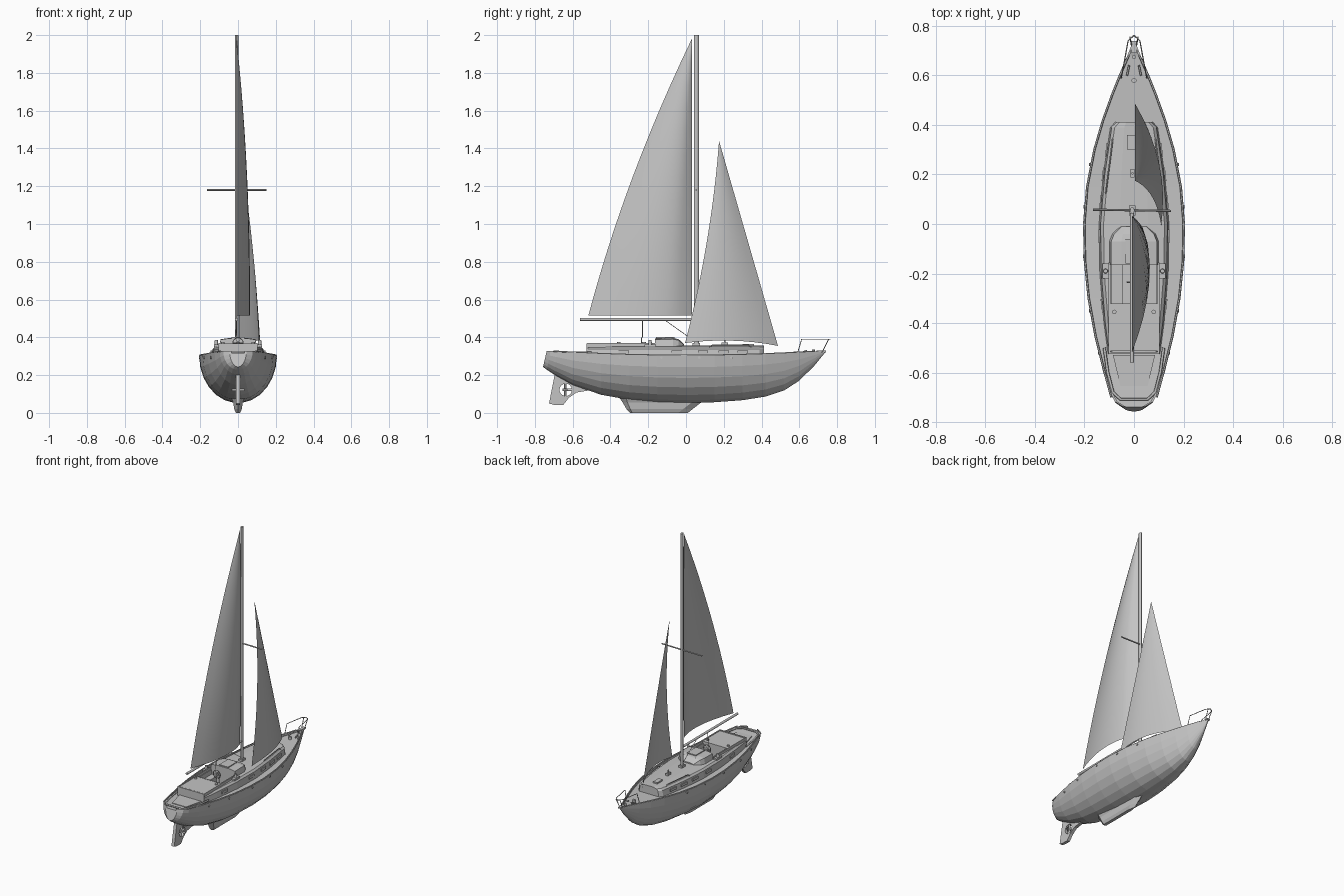
import bpy, bmesh, math
from mathutils import Vector

if "Cube" in bpy.data.objects:
    bpy.data.objects.remove(bpy.data.objects["Cube"])

grey = bpy.data.materials.new("plain grey")
grey.diffuse_color = (0.55, 0.55, 0.55, 1)
grey.use_nodes = True
grey.node_tree.nodes["Principled BSDF"].inputs["Base Color"].default_value = grey.diffuse_color


def make(name, bm, smooth=False, normals=True):
    if normals:
        bmesh.ops.recalc_face_normals(bm, faces=bm.faces)
    me = bpy.data.meshes.new(name)
    bm.to_mesh(me)
    bm.free()
    ob = bpy.data.objects.new(name, me)
    bpy.context.collection.objects.link(ob)
    me.materials.append(grey)
    for p in me.polygons:
        p.use_smooth = smooth
    return ob


def loft(name, rings):
    """Skin closed rings of points and cap both ends."""
    bm = bmesh.new()
    vs = [[bm.verts.new(p) for p in r] for r in rings]
    n = len(vs[0])
    for a, b in zip(vs, vs[1:]):
        for i in range(n):
            j = (i + 1) % n
            bm.faces.new((a[i], a[j], b[j], b[i]))
    bm.faces.new(vs[0])
    bm.faces.new(vs[-1])
    return make(name, bm)


def box(name, c, s, rz=0):
    bm = bmesh.new()
    bmesh.ops.create_cube(bm, size=1)
    bmesh.ops.scale(bm, vec=s, verts=bm.verts)
    ob = make(name, bm)
    ob.location = c
    ob.rotation_euler.z = rz
    return ob


def rod(name, a, b, r, r2=None, seg=12, flat=1):
    a, b = Vector(a), Vector(b)
    bm = bmesh.new()
    bmesh.ops.create_cone(bm, cap_ends=True, segments=seg, radius1=r,
                          radius2=r if r2 is None else r2, depth=(b - a).length)
    bmesh.ops.scale(bm, vec=(flat, 1, 1), verts=bm.verts)
    ob = make(name, bm)
    ob.location = (a + b) / 2
    if abs((b - a).normalized().z) < 0.999:
        ob.rotation_euler = (b - a).to_track_quat('Z', 'Y').to_euler()
    return ob


def tube(name, pts, r, cyclic=False):
    cu = bpy.data.curves.new(name, 'CURVE')
    cu.dimensions = '3D'
    cu.bevel_depth = r
    cu.bevel_resolution = 1
    cu.use_fill_caps = True
    sp = cu.splines.new('POLY')
    sp.points.add(len(pts) - 1)
    for p, q in zip(sp.points, pts):
        p.co = (*q, 1)
    sp.use_cyclic_u = cyclic
    cu.materials.append(grey)
    ob = bpy.data.objects.new(name, cu)
    bpy.context.collection.objects.link(ob)
    return ob


def cut(ob, cutter):
    m = ob.modifiers.new("cut", 'BOOLEAN')
    m.operation, m.object, m.solver = 'DIFFERENCE', cutter, 'EXACT'
    cutter.hide_render = True
    cutter.hide_viewport = True


def mirrored(half):
    return half + [(-x, y, z) for x, y, z in reversed(half)]


def sheer(y):
    return 0.303 + 0.045 * y * y


# Hull with recessed deck: y, half width, bottom height
stations = [(-.757, .045, .243), (-.737, .078, .228), (-.70, .097, .203), (-.6, .124, .147),
            (-.45, .161, .095), (-.3, .188, .068), (-.15, .203, .056), (0, .206, .052),
            (.15, .194, .055), (.3, .165, .066), (.42, .13, .085), (.52, .094, .118),
            (.6, .062, .17), (.68, .027, .25), (.735, .005, .318)]
rings = []
for y, w, zk in stations:
    zs = sheer(y)
    zd = zs - min(.012, .15 * (zs - zk))
    wi = max(w - .01, w * .6)
    half = [(wi, zd), (wi, zs), (w, zs)]
    half += [(w * math.cos(a), zs - (zs - zk) * math.sin(a))
             for a in (math.radians(d) for d in (14, 28, 42, 56, 70, 84))]
    rake = .02 if y < -.69 else 0
    rings.append(mirrored([(x, y + rake * (z - zk) / (zs - zk), z) for x, z in half]))
hull = loft("hull", rings)

# Keel fin and rudder with propeller opening
loft("keel", [[(-t, a, z), (0, a - t, z), (t, a, z), (t, b - .05, z), (0, b, z), (-t, b - .05, z)]
              for z, a, b, t in ((.09, -.32, .12, .04), (.055, -.31, .08, .025),
                                 (.02, -.295, .035, .02), (0, -.285, .01, .011))])
outline = [(-.69, .23), (-.725, .05), (-.70, .043), (-.65, .042), (-.62, .08), (-.58, .108),
           (-.52, .118), (-.5, .14), (-.6, .19)]
rudder = loft("rudder", [[(x, y, z) for y, z in outline] for x in (-.011, .011)])
cut(rudder, rod("propeller_opening_cutter", (-.1, -.637, .122), (.1, -.637, .122), .033, seg=16))
rod("propeller_hub", (0, -.655, .122), (0, -.59, .122), .007)
for i in range(4):
    a = i * math.pi / 2
    blade = box("propeller_blade", (.017 * math.sin(a), -.64, .122 + .02 * math.cos(a)), (.012, .008, .036))
    blade.rotation_euler = (0, a, .5)

# Cabin trunk and coaming
trunk_plan = [(-.525, .108), (-.4, .124), (-.2, .14), (0, .143), (.2, .126), (.39, .098), (.412, .078)]
trunk = loft("cabin_trunk", [mirrored([(w, y, .28), (w - .008, y, .338), (w - .02, y, .35), (w * .4, y, .356)])
                             for y, w in trunk_plan])

# Cockpit recess cut into trunk and hull
well = box("cockpit_cutter", (0, -.245, .35), (.18, .165, .2))
cut(hull, well)
cut(trunk, well)
loft("doghouse", [mirrored([(w, y, .34), (w - .01, y, z), (w * .5, y, z + .006)])
                  for y, w, z in ((-.165, .102, .388), (-.07, .102, .39), (-.04, .09, .385), (-.01, .06, .358))])
box("sliding_hatch", (0, -.11, .396), (.07, .1, .01))
box("aft_locker", (0, -.42, .355), (.19, .185, .02))
box("aft_locker_edge", (0, -.522, .345), (.205, .008, .045))
box("locker_front_edge", (0, -.325, .357), (.2, .008, .018))

# Steering wheel on a pedestal
tube("steering_wheel", [(.028 * math.cos(i * math.pi / 8), -.235, .37 + .028 * math.sin(i * math.pi / 8))
                        for i in range(16)], .0025, True)
for i in range(3):
    d = Vector((math.cos(i * math.pi / 3), 0, math.sin(i * math.pi / 3))) * .028
    c = Vector((0, -.235, .37))
    rod("wheel_spoke", c - d, c + d, .0015, seg=6)
rod("wheel_pedestal", (0, -.222, .25), (0, -.222, .375), .01)

# Fittings repeated on both sides
for s in (-1, 1):
    box("cockpit_bench", (s * .068, -.245, .285), (.044, .164, .07))
    box("cockpit_coaming", (s * .099, -.34, .358), (.008, .37, .022))
    box("winch_base", (s * .115, -.19, .355), (.024, .06, .012))
    rod("winch", (s * .115, -.19, .36), (s * .115, -.19, .385), .01, .008)
    rod("aft_winch", (s * .08, -.355, .36), (s * .08, -.355, .374), .009)
    tube("cabin_handrail", [(s * .114, .12, .345), (s * .112, .14, .36), (s * .088, .33, .36), (s * .086, .35, .345)], .003)
    for y, x, a in ((.3, .111, .145), (.2, .125, .115), (.09, .135, .08), (-.05, .141, .01), (-.33, .129, -.12)):
        box("cabin_window", (s * x, y, .32), (.006, .055, .018), s * a)
    for y, x in ((-.52, .143), (-.35, .179), (-.13, .204), (.07, .201), (.24, .179)):
        rod("hull_scupper", (s * (x - .01), y, .293), (s * (x + .003), y, .293), .007, seg=10)
    tube("toe_rail", [(s * (w - .005), y, sheer(y) + .002) for y, w, k in stations[2:-1]], .004)
    rod("bow_cleat", (s * .028, .60, .315), (s * .02, .64, .33), .004)
    # Bow pulpit
    tube("pulpit_rail", [(s * .052, .59, .315), (s * .047, .612, .39), (s * .024, .74, .39), (0, .762, .39)], .0025)
    tube("pulpit_front_leg", [(s * .01, .72, .32), (s * .016, .755, .39)], .0025)

# Aft deck panel and stern coaming
loft("aft_deck_panel", [[(-.085, -.53, z), (.085, -.53, z), (.055, -.655, z), (-.055, -.655, z)] for z in (.295, .315)])
right = [(.12, -.5, .32), (.106, -.6, .32), (.085, -.68, .322), (.055, -.708, .322)]
tube("stern_coaming", mirrored(right), .006)

# Foredeck items
box("fore_hatch", (-.012, .33, .36), (.032, .06, .012))
rod("deck_vent", (0, .58, .3), (0, .58, .325), .01)
rod("windlass", (0, .675, .31), (0, .675, .335), .008)
box("bow_roller", (0, .715, .326), (.02, .05, .01))
box("jib_track_post", (-.006, .205, .362), (.016, .035, .02))
rod("jib_track_pin", (-.006, .205, .36), (-.006, .205, .39), .005)

# Mast, spreaders and boom
rod("mast", (-.007, .055, .345), (-.007, .055, 2.0), .0135, flat=.65)
box("mast_step", (-.007, .055, .36), (.028, .04, .02))
rod("spreader", (-.165, .058, 1.18), (.15, .053, 1.18), .0045, seg=8)
rod("boom", (-.008, -.56, .495), (-.008, .045, .495), .008)
tube("mainsheet", [(-.008, -.23, .49), (-.012, -.23, .40)], .002)
tube("boom_vang", [(-.008, -.11, .49), (-.007, .045, .38)], .002)


def sail(name, fn, nu=8, nv=12):
    bm = bmesh.new()
    g = [[bm.verts.new(fn(i / nu, j / nv * .997)) for i in range(nu + 1)] for j in range(nv + 1)]
    for j in range(nv):
        for i in range(nu):
            bm.faces.new((g[j][i], g[j][i + 1], g[j + 1][i + 1], g[j + 1][i]))
    return make(name, bm, smooth=True)


# Sails: u runs from luff to leech, v from foot to head
def main_shape(u, v):
    chord = .55 * (1 - v) + .04 * 4 * v * (1 - v)
    k = u ** .75
    return (-.008 + .072 * (1 - v ** 2.2) * 4 * k * (1 - k), .033 - chord * u, .515 + 1.47 * v)


def jib_shape(u, v):
    tack, clew, head = Vector((.004, .487, .355)), Vector((.11, -.005, .37)), Vector((.004, .175, 1.44))
    luff = tack.lerp(head, v)
    leech = clew.lerp(head, v) + Vector((.016, .025, 0)) * 4 * v * (1 - v)
    p = luff.lerp(leech, u)
    belly = 4 * u * (1 - u) * (1 - v)
    return p + Vector((.045 * belly, 0, .02 * belly * (1 - v)))


sail("mainsail", main_shape)
sail("jib", jib_shape)
